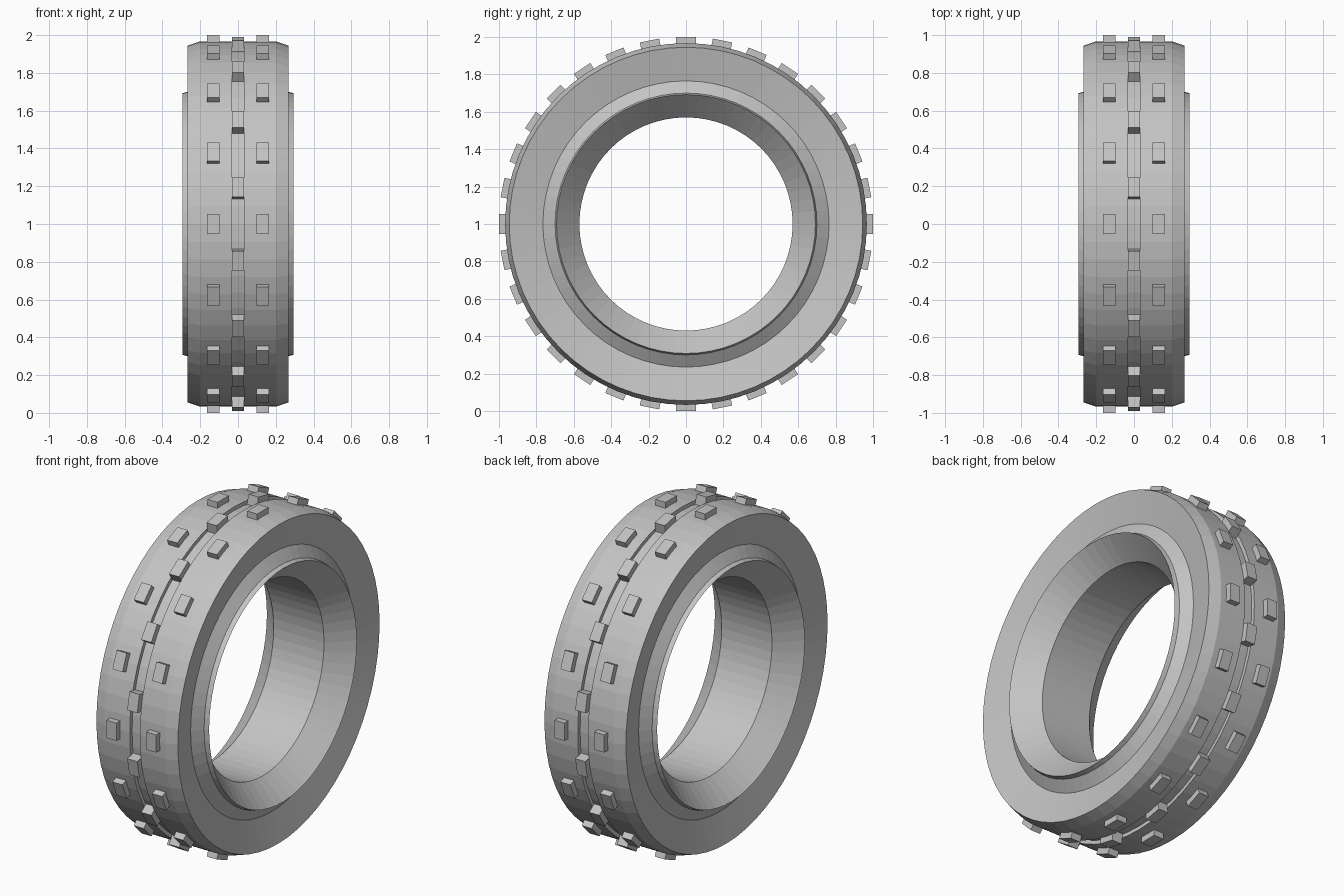
import bpy
import bmesh
import math
from mathutils import Matrix

cube = bpy.data.objects.get("Cube")
if cube:
    bpy.data.objects.remove(cube, do_unlink=True)

SEGMENTS = 64
CENTRE = Matrix.Translation((0, 0, 1))

grey = bpy.data.materials.new("mid grey rubber")
grey.use_nodes = True
colour = (0.55, 0.55, 0.55, 1)
grey.diffuse_color = colour
grey.node_tree.nodes["Principled BSDF"].inputs["Base Color"].default_value = colour


def add_object(name, bm):
    bmesh.ops.recalc_face_normals(bm, faces=bm.faces)
    mesh = bpy.data.meshes.new(name)
    bm.to_mesh(mesh)
    bm.free()
    mesh.materials.append(grey)
    obj = bpy.data.objects.new(name, mesh)
    bpy.context.collection.objects.link(obj)
    return obj


def add_ring(name, profile):
    """Sweep a closed (x, radius) profile around the x axle."""
    bm = bmesh.new()
    loops = []
    for i in range(SEGMENTS):
        a = math.tau * i / SEGMENTS
        loops.append([bm.verts.new((x, r * math.sin(a), 1 + r * math.cos(a)))
                      for x, r in profile])
    n = len(profile)
    for i, loop in enumerate(loops):
        following = loops[(i + 1) % SEGMENTS]
        for j in range(n):
            k = (j + 1) % n
            bm.faces.new((loop[j], loop[k], following[k], following[j]))
    return add_object(name, bm)


def add_blocks(name, x, offset, count=16):
    """Ring of tread blocks at sideways position x."""
    bm = bmesh.new()
    for i in range(count):
        turn = Matrix.Rotation(math.tau * (i + offset) / count, 4, 'X')
        place = Matrix.Translation((x, 0, 0.96))
        size = Matrix.Diagonal((0.066, 0.105, 0.08, 1))
        bmesh.ops.create_cube(bm, size=1, matrix=CENTRE @ turn @ place @ size)
    return add_object(name, bm)


# Tyre: centre groove, tread, shoulder, dished wall, raised lip, flared bore
half = [(0.033, 0.945), (0.033, 0.967), (0.20, 0.967), (0.267, 0.945),
        (0.225, 0.765), (0.268, 0.70), (0.295, 0.692), (0.165, 0.57)]
mirrored = [(-x, r) for x, r in reversed(half)]
add_ring("tyre_body", half + mirrored)

# Tread blocks: paired side rows and a staggered centre row
add_blocks("left_tread_blocks", 0.13, 0)
add_blocks("right_tread_blocks", -0.13, 0)
add_blocks("centre_tread_blocks", 0, 0.5)
